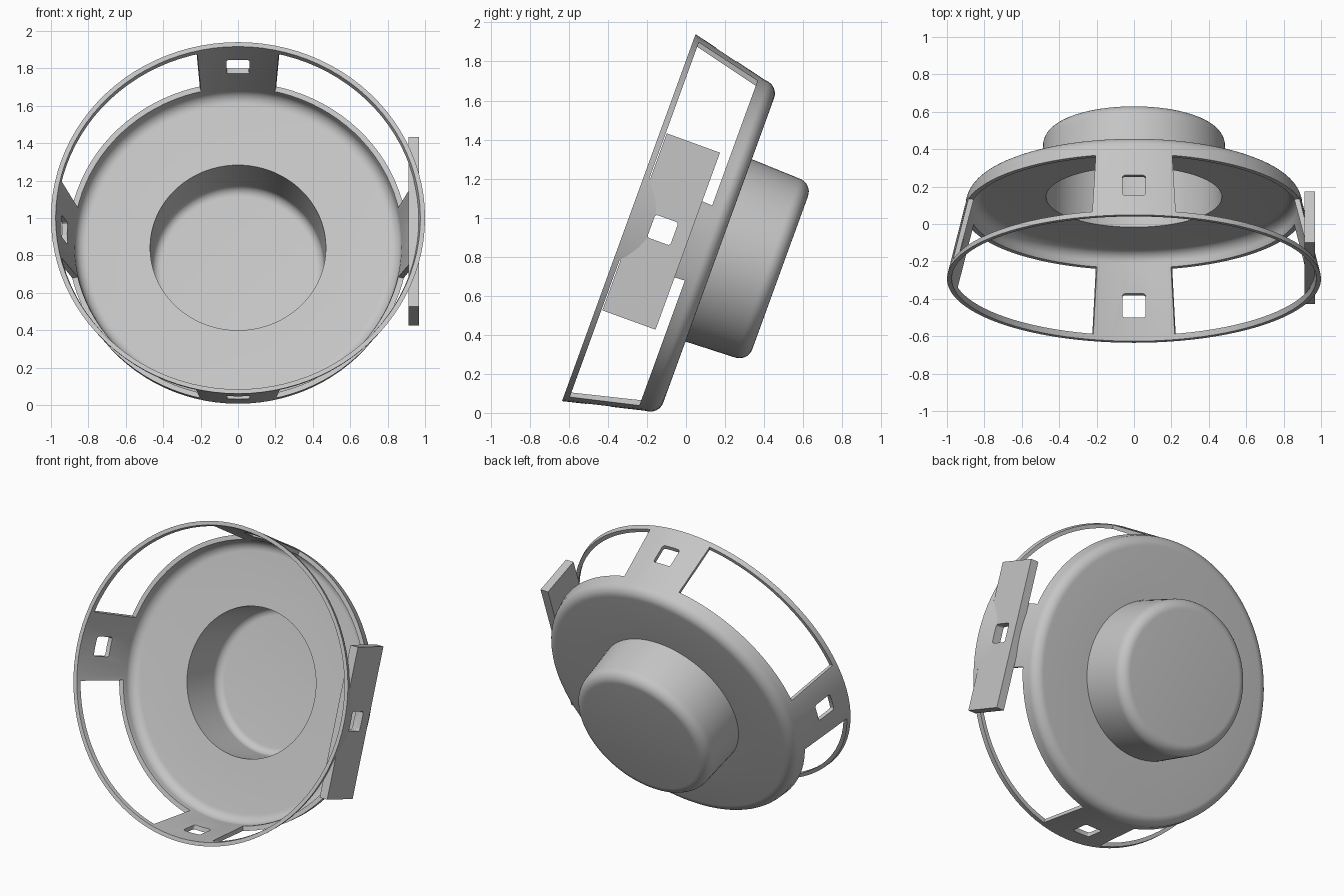
import bpy, bmesh
from math import sin, cos, pi, radians
from mathutils import Matrix, Vector

if "Cube" in bpy.data.objects:
    bpy.data.objects.remove(bpy.data.objects["Cube"])

# Part frame: local z runs backwards along the tilted axis, z = 0 at the front rim
TILT = Matrix.Translation((0, -0.293, 1.0)) @ Matrix.Rotation(radians(-110), 4, 'X')
STRUT = radians(13)

grey = bpy.data.materials.new("plain grey")
grey.use_nodes = True
grey.diffuse_color = (0.56, 0.56, 0.56, 1)
grey.node_tree.nodes["Principled BSDF"].inputs["Base Color"].default_value = grey.diffuse_color


def make(name, bm):
    bmesh.ops.recalc_face_normals(bm, faces=bm.faces)
    mesh = bpy.data.meshes.new(name)
    bm.to_mesh(mesh)
    bm.free()
    mesh.materials.append(grey)
    ob = bpy.data.objects.new(name, mesh)
    ob.matrix_world = TILT
    bpy.context.collection.objects.link(ob)
    return ob


def box(name, centre, size, bevel_axis=None):
    bm = bmesh.new()
    bmesh.ops.create_cube(bm, size=1)
    bmesh.ops.scale(bm, vec=size, verts=bm.verts)
    if bevel_axis is not None:
        edges = [e for e in bm.edges
                 if abs((e.verts[0].co - e.verts[1].co)[bevel_axis]) > 1]
        bmesh.ops.bevel(bm, geom=edges, offset=0.014, segments=3,
                        profile=0.5, affect='EDGES')
    bmesh.ops.translate(bm, vec=centre, verts=bm.verts)
    return make(name, bm)


def wedge(name, start, end, low, high):
    """Four-sided prism filling the gap between two struts."""
    bm = bmesh.new()
    corners = [(0.5, start), (1.3, start), (1.3, end), (0.5, end)]
    face = bm.faces.new([bm.verts.new((r * cos(t), r * sin(t), low)) for r, t in corners])
    new = bmesh.ops.extrude_face_region(bm, geom=[face])["geom"]
    bmesh.ops.translate(bm, vec=(0, 0, high - low),
                        verts=[v for v in new if isinstance(v, bmesh.types.BMVert)])
    return make(name, bm)


def fillet(r, z, radius, start, end, steps=8):
    angles = [radians(start + (end - start) * i / steps) for i in range(steps + 1)]
    return [(r + radius * cos(t), z + radius * sin(t)) for t in angles]


def cut(ob, cutters):
    for c in cutters:
        c.hide_render = True
        mod = ob.modifiers.new(c.name, 'BOOLEAN')
        mod.operation, mod.solver, mod.object = 'DIFFERENCE', 'EXACT', c
    bpy.context.view_layer.update()
    result = bpy.data.meshes.new_from_object(
        ob.evaluated_get(bpy.context.evaluated_depsgraph_get()))
    ob.modifiers.clear()
    ob.data = result


# Basket: thin-walled dish with a deep round can behind it
profile = ([(0, 0.825)] + fillet(0.417, 0.755, 0.07, 90, 0) + [(0.497, 0.49)]
           + fillet(0.83, 0.42, 0.07, 90, 0) + [(1.0, 0), (0.975, 0)]
           + fillet(0.81, 0.40, 0.065, 0, 90) + [(0.47, 0.465)]
           + fillet(0.41, 0.75, 0.05, 0, 90) + [(0, 0.80)])
bm = bmesh.new()
verts = [bm.verts.new((r, 0, z)) for r, z in profile]
edges = [bm.edges.new(pair) for pair in zip(verts, verts[1:])]
bmesh.ops.spin(bm, geom=verts + edges, cent=(0, 0, 0), axis=(0, 0, 1),
               angle=2 * pi, steps=96)
bmesh.ops.remove_doubles(bm, verts=bm.verts, dist=0.0001)
basket = make("basket", bm)

# Side plate fixed across one strut
plate = box("side_plate", (0.94, 0.01, 0.18), (0.056, 0.965, 0.29))

# Window gaps between the four struts, and a small square hole in each strut
gaps = [wedge("window_cutter", k * pi / 2 + STRUT, (k + 1) * pi / 2 - STRUT, 0.03, 0.38)
        for k in range(4)]
bars = [box("hole_cutter_x", (0, 0, 0.185), (2.4, 0.125, 0.125), 0),
        box("hole_cutter_y", (0, 0, 0.185), (0.125, 2.4, 0.125), 1)]
cut(basket, gaps + bars)
cut(plate, bars[:1])
for c in gaps + bars:
    bpy.data.objects.remove(c)

# Smooth the round walls and keep the cut edges crisp
bpy.ops.object.select_all(action='DESELECT')
basket.select_set(True)
bpy.context.view_layer.objects.active = basket
bpy.ops.object.shade_smooth_by_angle(angle=radians(30))
